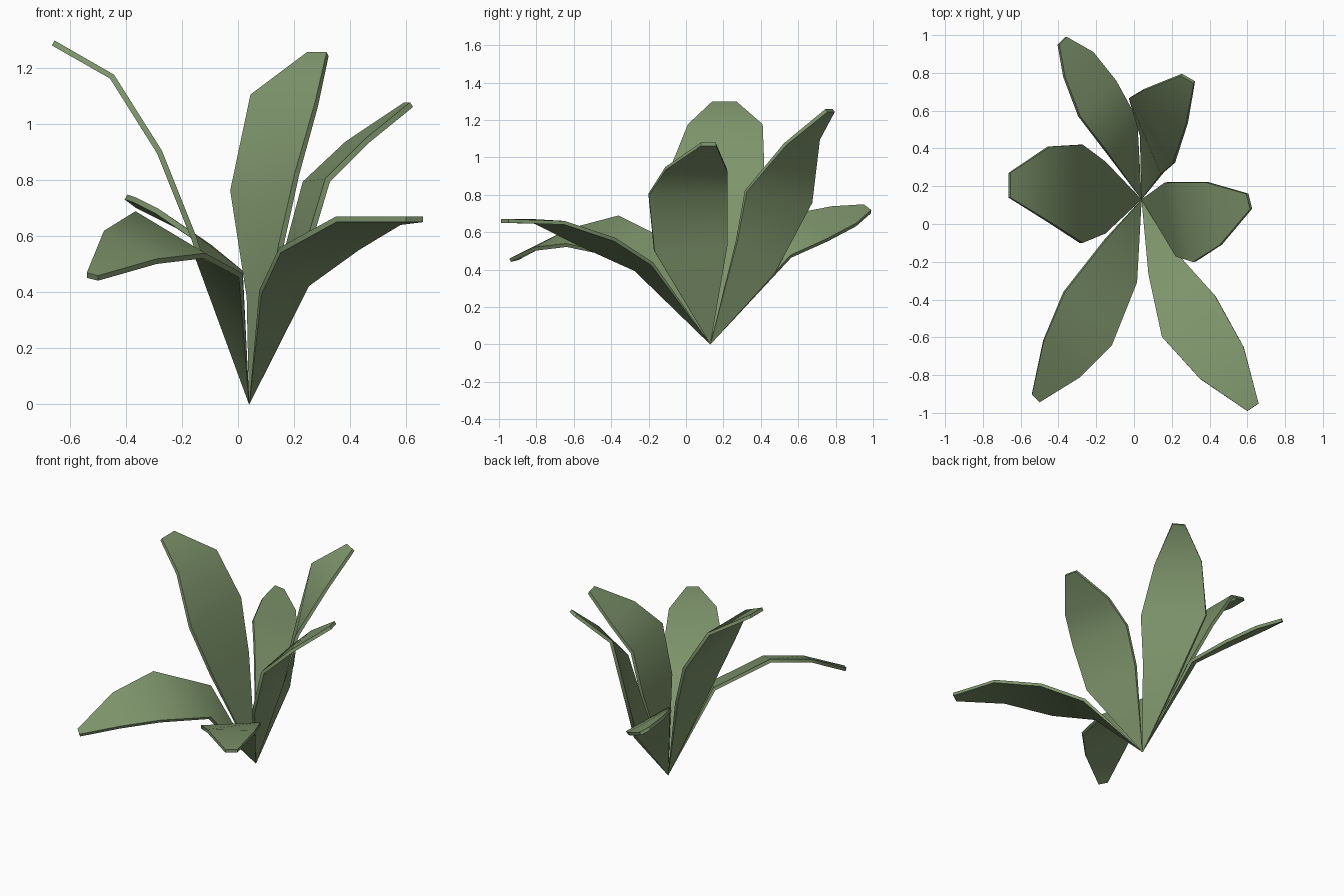
import bpy
import bmesh
from mathutils import Vector

THICKNESS = 0.02
ROOT = Vector((0.04, 0.13, 0.0))

cube = bpy.data.objects.get("Cube")
if cube:
    bpy.data.objects.remove(cube, do_unlink=True)


def make_material(name, colour):
    material = bpy.data.materials.new(name)
    material.use_nodes = True
    material.diffuse_color = colour
    shader = next(n for n in material.node_tree.nodes if n.type == "BSDF_PRINCIPLED")
    shader.inputs["Base Color"].default_value = colour
    shader.inputs["Roughness"].default_value = 0.8
    return material


green = make_material("leaf green", (0.21, 0.30, 0.15, 1.0))


def make_leaf(name, edge_a, edge_b):
    """Blade spanning two edge paths that meet at the shared root."""
    bm = bmesh.new()
    root = bm.verts.new(ROOT)
    side_a = [bm.verts.new(p) for p in edge_a]
    side_b = [bm.verts.new(p) for p in edge_b]
    bm.faces.new((root, side_a[0], side_b[0]))
    for i in range(len(side_a) - 1):
        bm.faces.new((side_b[i], side_a[i], side_a[i + 1], side_b[i + 1]))
    bmesh.ops.recalc_face_normals(bm, faces=bm.faces[:])
    mesh = bpy.data.meshes.new(name)
    bm.to_mesh(mesh)
    bm.free()
    mesh.materials.append(green)

    leaf = bpy.data.objects.new(name, mesh)
    bpy.context.collection.objects.link(leaf)
    bpy.ops.object.select_all(action="DESELECT")
    leaf.select_set(True)
    bpy.context.view_layer.objects.active = leaf

    # Thin blade that tapers away at the root
    blade = leaf.vertex_groups.new(name="blade")
    blade.add(list(range(1, len(mesh.vertices))), 1.0, "REPLACE")
    solid = leaf.modifiers.new("thickness", "SOLIDIFY")
    solid.thickness = THICKNESS
    solid.offset = 0.0
    solid.vertex_group = blade.name
    solid.thickness_vertex_group = 0.1
    bpy.ops.object.modifier_apply(modifier=solid.name)
    bpy.ops.object.shade_smooth_by_angle(angle=1.0)
    return leaf


# Tall leaf arching to the right side
make_leaf(
    "right_tall_leaf",
    [(-0.16, -0.05, 0.6), (-0.28, -0.1, 0.9), (-0.45, 0.01, 1.17), (-0.66, 0.14, 1.29)],
    [(-0.16, 0.33, 0.6), (-0.28, 0.42, 0.9), (-0.45, 0.41, 1.17), (-0.66, 0.27, 1.29)],
)

# Tall upright leaf at the back
make_leaf(
    "back_tall_leaf",
    [(0.04, 0.47, 0.38), (-0.02, 0.67, 0.76), (0.05, 0.71, 1.1), (0.25, 0.79, 1.25)],
    [(0.15, 0.27, 0.55), (0.21, 0.32, 0.82), (0.28, 0.53, 1.07), (0.32, 0.75, 1.25)],
)

# Medium leaf leaning to the left side
make_leaf(
    "left_leaf",
    [(0.17, 0.22, 0.53), (0.24, 0.22, 0.79), (0.39, 0.22, 0.93), (0.6, 0.16, 1.07)],
    [(0.23, -0.17, 0.5), (0.32, -0.2, 0.8), (0.46, -0.11, 0.94), (0.62, 0.08, 1.07)],
)

# Low spreading leaves at the front
make_leaf(
    "front_left_leaf",
    [(0.08, -0.27, 0.4), (0.15, -0.6, 0.55), (0.35, -0.82, 0.66), (0.6, -0.99, 0.66)],
    [(0.25, -0.18, 0.43), (0.43, -0.38, 0.56), (0.58, -0.65, 0.65), (0.66, -0.95, 0.66)],
)
make_leaf(
    "front_right_leaf",
    [(0.01, -0.31, 0.46), (-0.12, -0.64, 0.53), (-0.29, -0.81, 0.51), (-0.5, -0.94, 0.45)],
    [(-0.15, -0.08, 0.54), (-0.37, -0.36, 0.68), (-0.48, -0.62, 0.61), (-0.54, -0.9, 0.46)],
)

# Low spreading leaf at the back
make_leaf(
    "back_right_leaf",
    [(0.01, 0.56, 0.47), (-0.1, 0.76, 0.56), (-0.22, 0.91, 0.64), (-0.36, 0.99, 0.71)],
    [(-0.16, 0.4, 0.6), (-0.29, 0.57, 0.69), (-0.37, 0.78, 0.73), (-0.4, 0.95, 0.74)],
)
